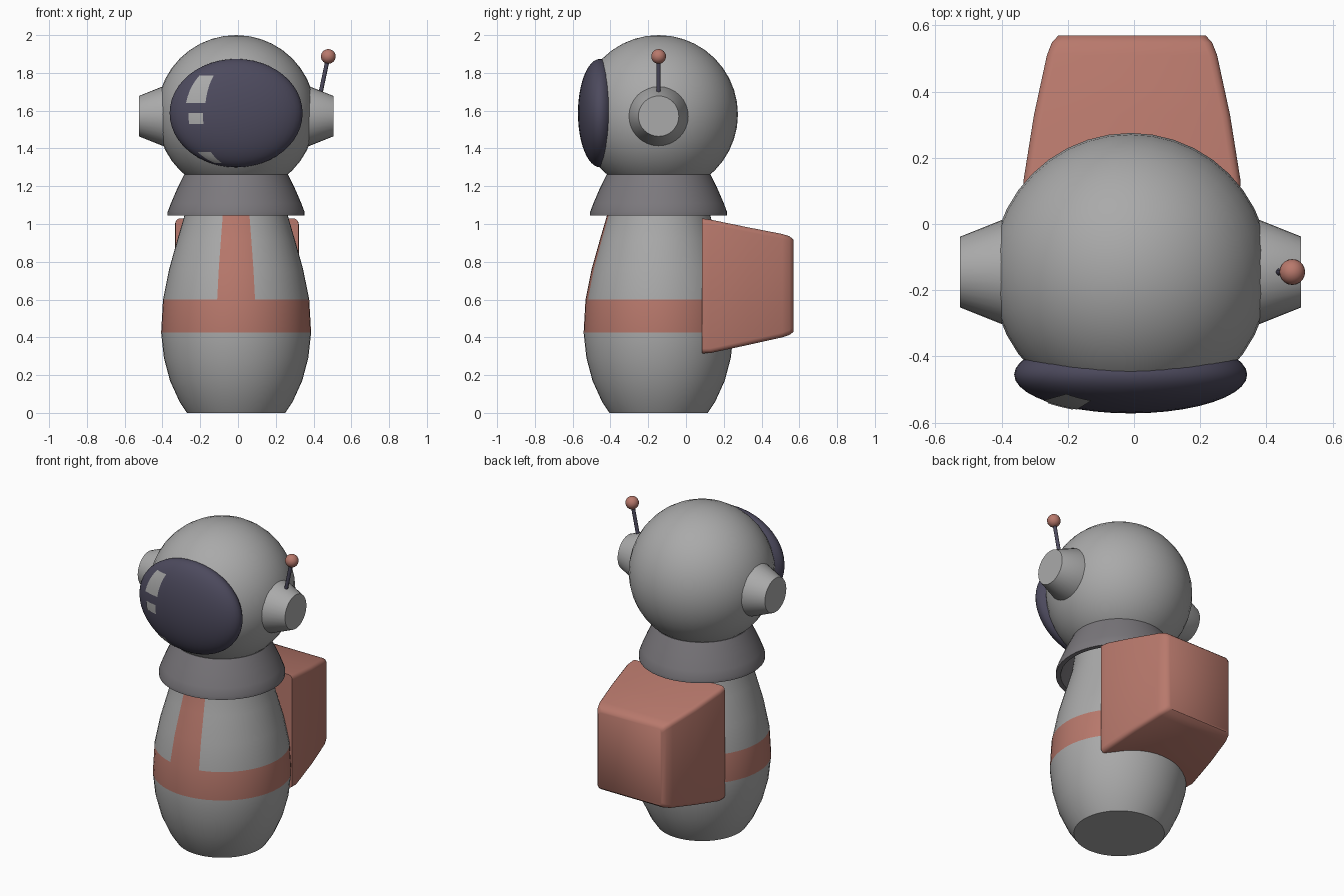
import bpy, bmesh, math
from mathutils import Vector, Matrix

if "Cube" in bpy.data.objects:
    bpy.data.objects.remove(bpy.data.objects["Cube"])

CX, CY = -0.01, -0.145          # shared axis of body and head
HEAD_Z, VISOR = 1.58, Vector((CX, -0.455, 1.587))
VR = Vector((0.352, 0.117, 0.287))


def material(name, rgb):
    m = bpy.data.materials.new(name)
    m.diffuse_color = (*rgb, 1)
    m.use_nodes = True
    m.node_tree.nodes["Principled BSDF"].inputs["Base Color"].default_value = m.diffuse_color
    return m


GREY = material("suit grey", (0.40, 0.40, 0.40))
RED = material("dusty red", (0.48, 0.19, 0.15))
DARK = material("collar grey", (0.20, 0.19, 0.205))
NAVY = material("visor navy", (0.073, 0.068, 0.11))


def finish(name, bm, mats, angle=35, fix=True):
    if fix:
        bmesh.ops.recalc_face_normals(bm, faces=bm.faces[:])
    me = bpy.data.meshes.new(name)
    bm.to_mesh(me)
    bm.free()
    ob = bpy.data.objects.new(name, me)
    bpy.context.collection.objects.link(ob)
    for m in mats:
        me.materials.append(m)
    bpy.ops.object.select_all(action='DESELECT')
    ob.select_set(True)
    bpy.context.view_layer.objects.active = ob
    bpy.ops.object.shade_smooth_by_angle(angle=math.radians(angle))
    return ob


def loft(rings, caps=True):
    """Skin closed rings of equal point count."""
    bm = bmesh.new()
    loops = [[bm.verts.new(p) for p in r] for r in rings]
    n = len(loops[0])
    for a, b in zip(loops, loops[1:]):
        for i in range(n):
            j = (i + 1) % n
            bm.faces.new((a[i], a[j], b[j], b[i]))
    if caps:
        bm.faces.new(loops[0])
        bm.faces.new(loops[-1])
    return bm


def lathe(profile, segs, caps=True):
    return loft([[(CX + r * math.sin(2 * math.pi * i / segs),
                   CY - r * math.cos(2 * math.pi * i / segs), z)
                  for i in range(segs)] for r, z in profile], caps)


def ball(name, centre, radii, mat, u=32, v=16):
    bm = bmesh.new()
    bmesh.ops.create_uvsphere(bm, u_segments=u, v_segments=v, radius=1)
    bmesh.ops.transform(bm, verts=bm.verts[:],
                        matrix=Matrix.Translation(centre) @ Matrix.Diagonal((*radii, 1)))
    return finish(name, bm, [mat], 60)


# body: band by height, front stripe by direction
bm = lathe([(0.26, 0), (0.30, 0.06), (0.35, 0.17), (0.382, 0.29), (0.397, 0.425),
            (0.387, 0.6), (0.355, 0.76), (0.31, 0.92), (0.272, 1.05), (0.25, 1.2)], 48)
for f in bm.faces:
    c = f.calc_center_median()
    stripe = c.z > 0.6 and abs(math.atan2(c.x - CX, CY - c.y)) < math.radians(15)
    f.material_index = int(0.425 < c.z < 0.6 or (stripe and len(f.verts) == 4))
finish("body", bm, [GREY, RED], 50)

# collar: hollow flared shell
finish("collar", lathe([(0.25, 1.24), (0.30, 1.14), (0.335, 1.045), (0.362, 1.045), (0.362, 1.065),
                        (0.345, 1.11), (0.315, 1.18), (0.275, 1.262), (0.24, 1.262)],
                       48, caps=False), [DARK])

# helmet and visor
ball("helmet", (CX, CY, HEAD_Z), (0.42,) * 3, GREY, 40, 20)
ball("visor", VISOR, VR, NAVY, 40, 24)


# visor reflections: thin patches following the visor surface
def glint(name, lon, lat, n=5):
    bm = bmesh.new()
    grid = []
    for i in range(n + 1):
        row = []
        for j in range(n + 1):
            a = math.radians(lon[0] + (lon[1] - lon[0]) * i / n)
            b = math.radians(lat[0] + (lat[1] - lat[0]) * j / n)
            d = Vector((-math.sin(a) * math.cos(b), -math.cos(a) * math.cos(b), math.sin(b)))
            row.append(bm.verts.new(VISOR + d * VR + Vector((0, -0.004, 0))))
        grid.append(row)
    for i in range(n):
        for j in range(n):
            bm.faces.new((grid[i][j], grid[i][j + 1], grid[i + 1][j + 1], grid[i + 1][j]))
    bm.normal_update()
    if sum(f.normal.y for f in bm.faces) > 0:
        bmesh.ops.reverse_faces(bm, faces=bm.faces[:])
    finish(name, bm, [GREY], fix=False)


glint("visor_glint_top", (28, 50), (11, 44))
glint("visor_glint_middle", (30, 46), (-11.5, 0))
glint("visor_glint_bottom", (33, 56), (-67, -46))

# ear pieces: tapered plugs on both sides
for side, label in ((-1, "left"), (1, "right")):
    rings = [[(CX + side * x, CY + r * math.cos(math.tau * i / 32),
               1.571 + r * math.sin(math.tau * i / 32)) for i in range(32)]
             for x, r in ((0.3, 0.157), (0.39, 0.157), (0.515, 0.107))]
    finish(label + "_ear_piece", loft(rings), [GREY], 30)

# antenna: leaning rod with a ball tip
base, tip = Vector((0.43, CY, 1.66)), Vector((0.478, CY, 1.887))
bm = bmesh.new()
bmesh.ops.create_cone(bm, cap_ends=True, segments=12, radius1=0.011, radius2=0.011,
                      depth=(tip - base).length)
rot = (tip - base).to_track_quat('Z', 'Y').to_matrix().to_4x4()
bmesh.ops.transform(bm, verts=bm.verts[:], matrix=Matrix.Translation((base + tip) / 2) @ rot)
finish("antenna_rod", bm, [NAVY])
ball("antenna_tip", tip, (0.039,) * 3, RED, 20, 12)


# backpack: tapering rounded box
def rounded_rect(y, hx, z0, z1, r=0.025):
    pts = []
    for k, (sx, z) in enumerate(((1, z1 - r), (-1, z1 - r), (-1, z0 + r), (1, z0 + r))):
        for s in range(4):
            a = math.radians(90 * k + 30 * s)
            pts.append((-0.006 + sx * (hx - r) + r * math.cos(a), y, z + r * math.sin(a)))
    return pts


finish("backpack", loft([rounded_rect(*s) for s in (
    (0.085, 0.325, 0.315, 1.03), (0.13, 0.328, 0.317, 1.023), (0.33, 0.296, 0.36, 0.982),
    (0.51, 0.257, 0.40, 0.947), (0.548, 0.242, 0.413, 0.935), (0.57, 0.222, 0.43, 0.917))]),
    [RED], 45)
